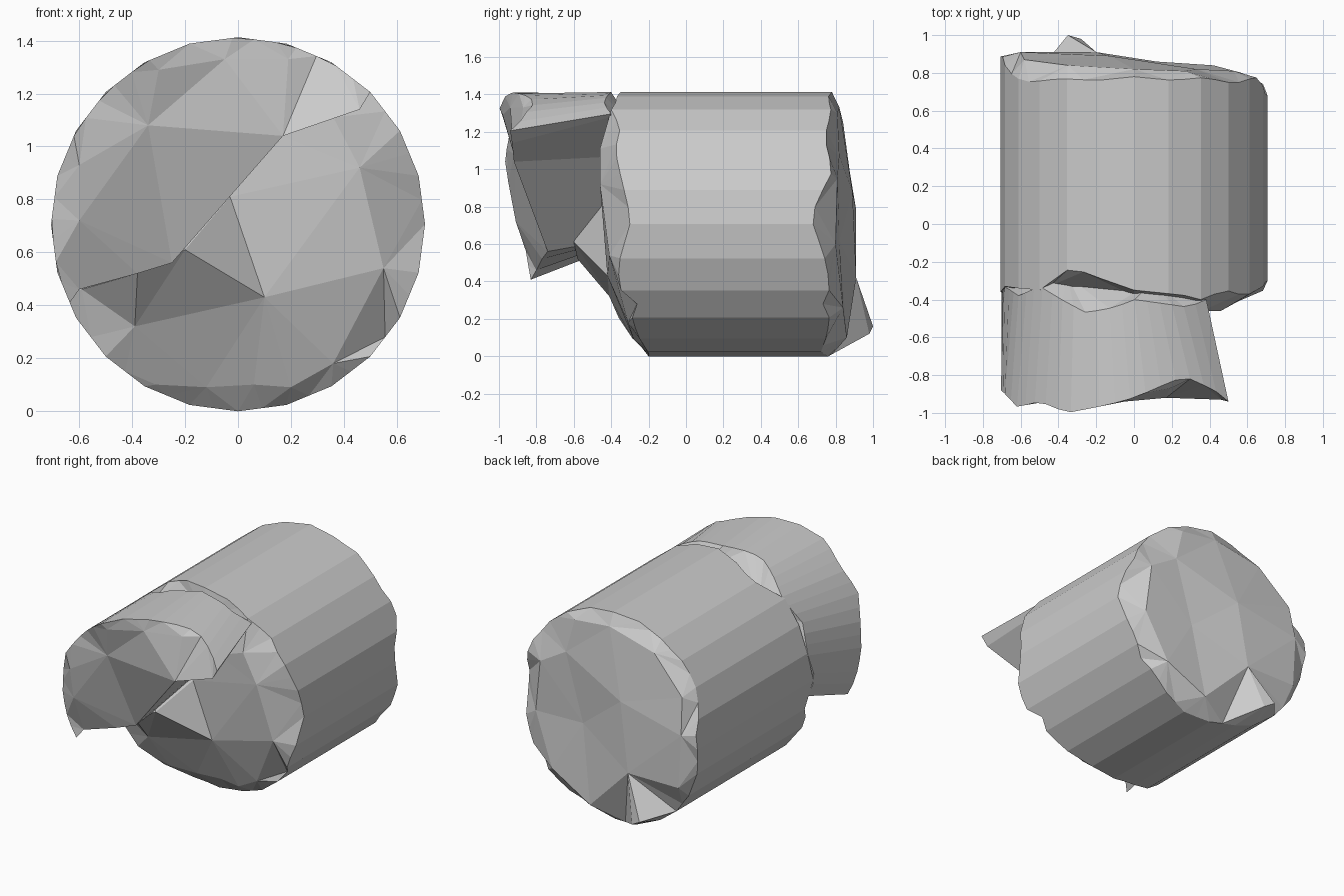
import bpy, bmesh
from math import cos, sin, radians, pi
from mathutils import Vector
from mathutils.geometry import delaunay_2d_cdt

if "Cube" in bpy.data.objects:
    bpy.data.objects.remove(bpy.data.objects["Cube"])

R, CZ, SIDES = 0.707, 0.706, 24


def on_drum(deg):
    """Point (x, z) on the 24-sided drum outline at an angle."""
    step = 360 / SIDES
    off = (deg + step / 2) % step - step / 2
    # vertices sit on multiples of the step, flats half way between
    r = R * cos(pi / SIDES) / cos(radians(step / 2 - abs(off)))
    a = radians(deg)
    return r * cos(a), CZ + r * sin(a)


def lookup(keys, deg):
    """Linear interpolation through (angle, y) pairs."""
    for (a, ya), (b, yb) in zip(keys, keys[1:]):
        if a <= deg <= b:
            return ya + (yb - ya) * (deg - a) / (b - a)
    return keys[-1][1] if deg > keys[-1][0] else keys[0][1]


def broken_solid(name, front, front_pts, back, back_pts):
    """Solid with matching front/back outlines (x, z, y) and faceted broken caps."""
    bm = bmesh.new()
    n = len(front)
    rims = []
    for rim, inner in ((front, front_pts), (back, back_pts)):
        pts = list(rim) + list(inner)
        verts = [bm.verts.new((x, y, z)) for x, z, y in pts]
        rims.append(verts)
        edges = [(i, (i + 1) % n) for i in range(n)]
        flat, _, tris, orig, _, _ = delaunay_2d_cdt(
            [Vector((p[0], p[1])) for p in pts], edges, [list(range(n))], 1, 1e-5)
        for t in tris:
            ids = [orig[i][0] for i in t if orig[i]]
            if len(set(ids)) == 3:
                bm.faces.new([verts[i] for i in ids])
    for i in range(n):
        j = (i + 1) % n
        bm.faces.new((rims[0][i], rims[0][j], rims[1][j], rims[1][i]))
    bmesh.ops.recalc_face_normals(bm, faces=bm.faces)
    me = bpy.data.meshes.new(name)
    bm.to_mesh(me)
    bm.free()
    ob = bpy.data.objects.new(name, me)
    bpy.context.collection.objects.link(ob)
    return ob


# Main drum: full circle with chipped rims
front_rim = [(0, -.3), (8, -.31), (18, -.34), (34, -.38), (47, -.35), (60, -.4), (66, -.38),
             (90, -.35), (118, -.23), (135, -.35), (165, -.33), (180, -.36), (195, -.3),
             (205, -.38), (225, -.36), (245, -.26), (257, -.2), (284, -.2), (314, -.29),
             (323, -.26), (331, -.36), (343, -.36), (360, -.3)]
back_rim = [(0, .68), (8, .69), (25, .79), (34, .75), (50, .75), (55, .78), (73, .76), (90, .78),
            (106, .76), (124, .77), (141, .75), (155, .78), (175, .9), (190, .86), (215, .84),
            (240, .78), (256, .8), (284, .72), (314, .77), (323, .73), (331, .77), (343, .75),
            (360, .68)]
angles = [i * 7.5 for i in range(48)]
broken_solid(
    "main_drum",
    [(*on_drum(a), lookup(front_rim, a)) for a in angles],
    # the sloping fillet under the fragment comes first
    [(-.2, .61, -.6), (-.38, .52, -.58), (-.03, .81, -.44), (.17, 1.04, -.45),
     (.46, .92, -.46), (.55, .54, -.41), (.1, .43, -.42), (-.39, .32, -.41), (.36, .18, -.31),
     (.06, .1, -.27), (-.12, .09, -.27), (-.31, .1, -.29), (.36, 1.11, -.46),
     (-.59, .46, -.42), (-.45, 1.15, -.33), (0, 1.28, -.38), (-.6, .75, -.36),
     (.2, .09, -.28)],
    [(*on_drum(a), lookup(back_rim, a)) for a in angles],
    [(-.35, .16, 1.0), (-.28, .12, .98), (-.13, .88, .89), (-.2, .42, .91), (.2, .62, .82),
     (.33, 1.07, .82), (.57, .6, .8), (-.58, 1.02, .87), (-.6, .78, .91), (-.35, 1.25, .84),
     (0, 1.33, .82), (.53, .95, .81), (.42, .26, .84), (.12, .1, .86), (-.58, .42, .91),
     (.27, 1.3, .81)])

# Projecting fragment: upper left shell left standing in front of the break
shell_front = [(45, -.94), (49, -.9), (57, -.86), (67, -.81), (73, -.83), (90, -.92), (102, -.96),
               (120, -1.0), (135, -.94), (151, -.97), (165, -.9), (190, -.86), (205, -.83)]
shell_back = [(57, -.4), (66, -.44), (90, -.4), (98, -.44), (111, -.47), (135, -.33), (150, -.38),
              (165, -.33), (180, -.38), (190, -.3)]
N = 24
fa = [45 + 160 * i / N for i in range(N + 1)]
ba = [57 + 131 * i / N for i in range(N + 1)]
broken_solid(
    "projecting_fragment",
    [(*on_drum(a), lookup(shell_front, a)) for a in fa]
    + [(-.6, .46, -.8), (-.38, .52, -.77), (-.25, .56, -.74), (.17, 1.04, -.92), (.46, 1.14, -.93)],
    [(.19, 1.33, -.87), (-.05, 1.33, -.94), (-.34, 1.08, -.92), (-.3, 1.29, -.98),
     (-.6, .93, -.95), (-.6, .72, -.91)],
    [(*on_drum(a), lookup(shell_back, a)) for a in ba]
    + [(-.6, .62, -.35), (-.38, .62, -.35), (-.22, .63, -.35), (.17, 1.07, -.35), (.34, 1.28, -.4)],
    [(.1, 1.26, -.3), (-.35, 1.15, -.28), (-.58, .8, -.28)])
